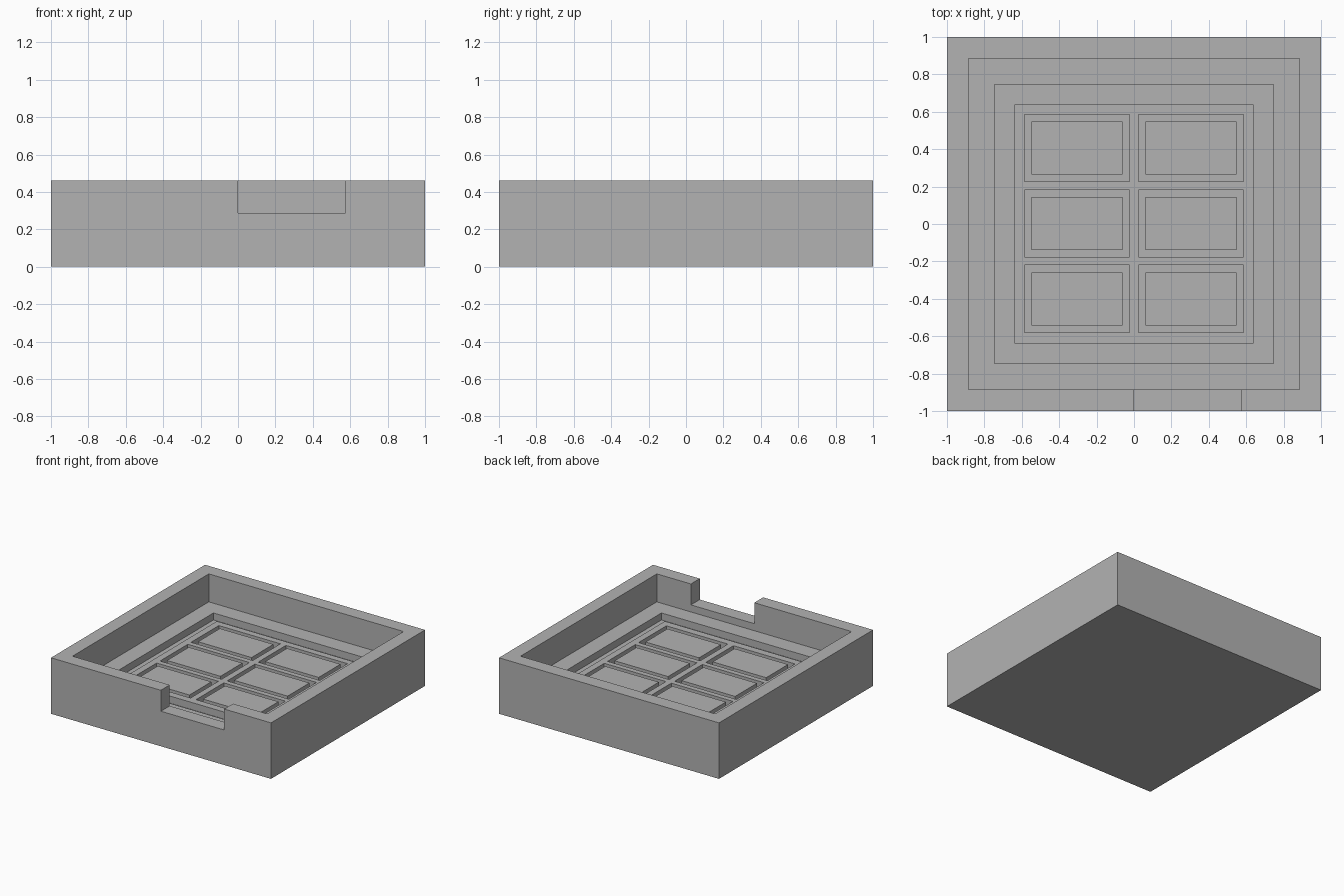
import bpy
import bmesh

if "Cube" in bpy.data.objects:
    bpy.data.objects.remove(bpy.data.objects["Cube"])

HEIGHT = 0.46
FLOOR = 0.23
GROOVE = 0.172

grey = bpy.data.materials.new("plain grey")
grey.use_nodes = True
colour = (0.45, 0.45, 0.45, 1)
grey.diffuse_color = colour
grey.node_tree.nodes["Principled BSDF"].inputs["Base Color"].default_value = colour


def rect(bm, x, y, half_x, half_y, z):
    corners = ((-1, -1), (1, -1), (1, 1), (-1, 1))
    return [bm.verts.new((x + sx * half_x, y + sy * half_y, z)) for sx, sy in corners]


def add_box(bm, x, y, half_x, half_y, low, high):
    a = rect(bm, x, y, half_x, half_y, low)
    b = rect(bm, x, y, half_x, half_y, high)
    bm.faces.new(a[::-1])
    bm.faces.new(b)
    for i in range(4):
        j = (i + 1) % 4
        bm.faces.new((a[i], a[j], b[j], b[i]))


def add_ring(bm, x, y, outer, inner, low, high):
    # Closed rectangular frame: four loops joined in a cycle
    loops = [rect(bm, x, y, *size, z) for size, z in
             ((outer, low), (outer, high), (inner, high), (inner, low))]
    for k in range(4):
        a, b = loops[k], loops[(k + 1) % 4]
        for i in range(4):
            j = (i + 1) % 4
            bm.faces.new((a[i], a[j], b[j], b[i]))


def make_object(name, bm):
    bmesh.ops.recalc_face_normals(bm, faces=bm.faces)
    mesh = bpy.data.meshes.new(name)
    bm.to_mesh(mesh)
    bm.free()
    mesh.materials.append(grey)
    obj = bpy.data.objects.new(name, mesh)
    bpy.context.collection.objects.link(obj)
    return obj


# Solid block
bm = bmesh.new()
add_box(bm, 0, 0, 1, 1, 0, HEIGHT)
tray = make_object("tray", bm)

# Open inside of the tray
bm = bmesh.new()
add_box(bm, 0, 0, 0.885, 0.885, FLOOR, HEIGHT + 0.1)
cavity = make_object("cavity_cutter", bm)

# Notch in the front wall
bm = bmesh.new()
add_box(bm, 0.287, -0.95, 0.288, 0.15, 0.288, HEIGHT + 0.1)
notch = make_object("notch_cutter", bm)

# Border channel and the six panel outlines in the floor
bm = bmesh.new()
add_ring(bm, 0, 0, (0.745, 0.745), (0.64, 0.64), GROOVE, FLOOR + 0.03)
for x in (-0.305, 0.305):
    for y in (-0.4, 0.003, 0.406):
        add_ring(bm, x, y, (0.28, 0.18), (0.243, 0.142), GROOVE, FLOOR + 0.03)
grooves = make_object("groove_cutter", bm)

cutters = (cavity, notch, grooves)
for cutter in cutters:
    cutter.hide_render = True
    mod = tray.modifiers.new(cutter.name, "BOOLEAN")
    mod.operation = "DIFFERENCE"
    mod.solver = "EXACT"
    mod.object = cutter

# Bake the cuts into the tray and drop the cutters
graph = bpy.context.evaluated_depsgraph_get()
result = bpy.data.meshes.new_from_object(tray.evaluated_get(graph))
tray.modifiers.clear()
tray.data = result
for cutter in cutters:
    bpy.data.objects.remove(cutter)
